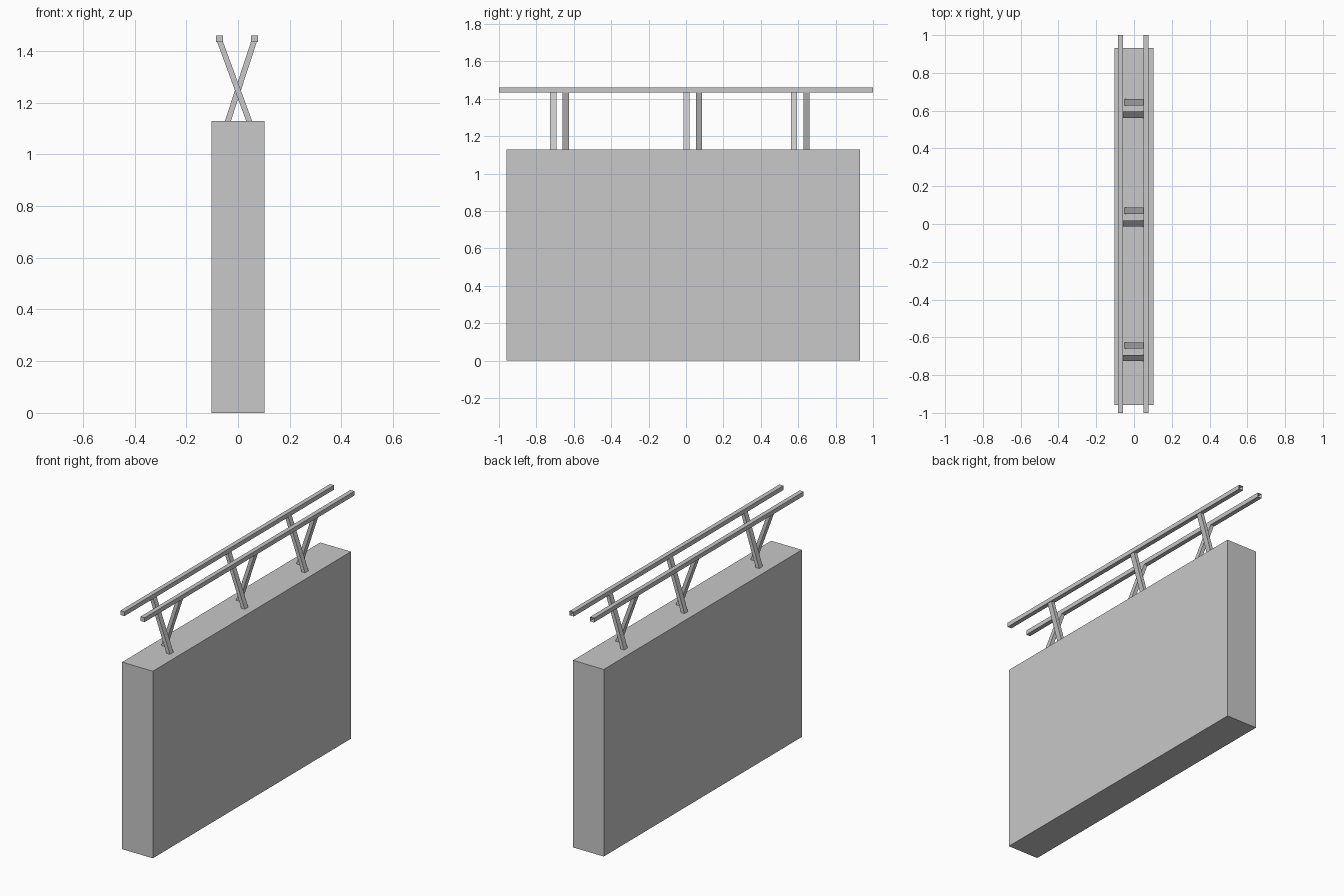
import bpy, bmesh

# Remove the default cube
cube = bpy.data.objects.get("Cube")
if cube:
    bpy.data.objects.remove(cube, do_unlink=True)

grey = bpy.data.materials.new("plain_grey")
grey.use_nodes = True
colour = (0.58, 0.58, 0.58, 1)
grey.diffuse_color = colour
grey.node_tree.nodes["Principled BSDF"].inputs["Base Color"].default_value = colour


def prism(name, low, high, size, z0, z1, hollow_back=False):
    """Box with level ends whose top centre may be shifted from its bottom centre."""
    bm = bmesh.new()
    bmesh.ops.create_cube(bm, size=1)
    for v in bm.verts:
        top = v.co.z > 0
        centre = high if top else low
        v.co = (centre[0] + v.co.x * size[0],
                centre[1] + v.co.y * size[1],
                z1 if top else z0)
    bm.normal_update()
    if hollow_back:
        end = [f for f in bm.faces if f.normal.y > 0.9]
        bmesh.ops.inset_region(bm, faces=end, thickness=0.005)
        bmesh.ops.translate(bm, verts=end[0].verts, vec=(0, -0.03, 0))
    mesh = bpy.data.meshes.new(name)
    bm.to_mesh(mesh)
    bm.free()
    mesh.materials.append(grey)
    obj = bpy.data.objects.new(name, mesh)
    bpy.context.collection.objects.link(obj)
    return obj


# Main slab
TOP, RAIL_BASE, RAIL_TOP = 1.129, 1.434, 1.46
slab_centre = (0, -0.014)
prism("wall_slab", slab_centre, slab_centre, (0.205, 1.889), 0, TOP)

# Two long rails above the slab
for side, x in (("right", -0.072), ("left", 0.063)):
    prism("rail_" + side, (x, 0), (x, 0), (0.027, 2), RAIL_BASE, RAIL_TOP, True)

# Three pairs of crossing struts
for i, y in enumerate((-0.71, 0.003, 0.578), 1):
    prism(f"strut_{i}_front", (0.043, y), (-0.069, y),
          (0.023, 0.033), TOP, RAIL_BASE)
    back = y + 0.067
    prism(f"strut_{i}_back", (-0.039, back), (0.061, back),
          (0.023, 0.033), TOP, RAIL_BASE)
